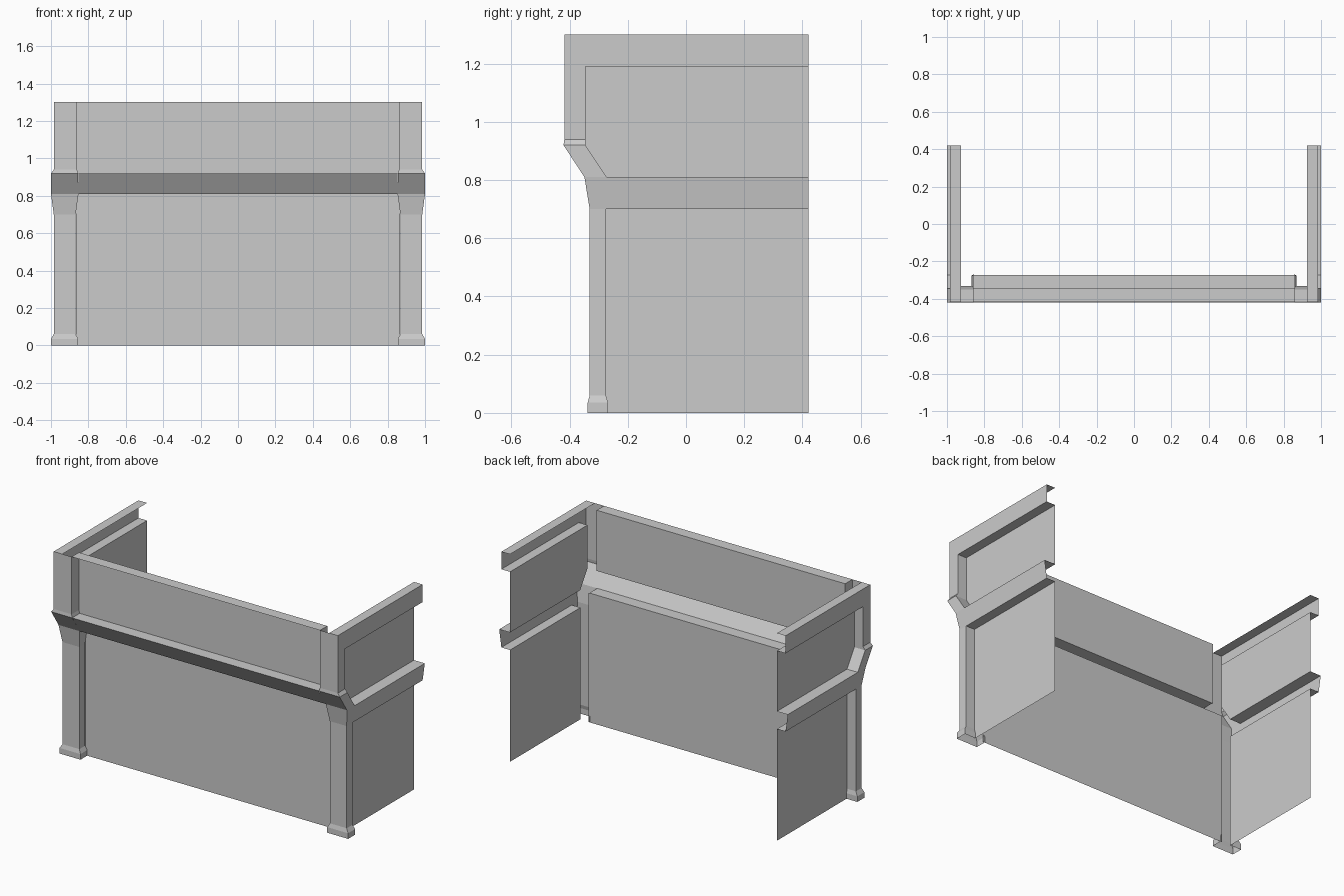
import bpy

if "Cube" in bpy.data.objects:
    bpy.data.objects.remove(bpy.data.objects["Cube"])

BACK = 0.421  # open rear edge of the side walls


def make_object(name, quads, mirror=False):
    """Sheet object from quads, optionally mirrored to the other side."""
    verts = [p for q in quads for p in q]
    faces = [tuple(range(4 * i, 4 * i + 4)) for i in range(len(quads))]
    mesh = bpy.data.meshes.new(name)
    mesh.from_pydata(verts, [], faces)
    ob = bpy.data.objects.new(name, mesh)
    bpy.context.collection.objects.link(ob)
    weld = ob.modifiers.new("weld", 'WELD')
    weld.merge_threshold = 0.0005
    if mirror:
        ob.modifiers.new("mirror", 'MIRROR').use_axis = (True, False, False)
    return ob


# Corner posts: levels of (z, outer x, inner x, front y, rear y)
levels = [
    (0.00, 1.000, 0.855, -0.338, -0.268),
    (0.035, 1.000, 0.855, -0.338, -0.268),
    (0.06, 0.985, 0.868, -0.331, -0.275),
    (0.70, 0.985, 0.868, -0.331, -0.275),
    (0.81, 1.000, 0.853, -0.349, -0.273),
    (0.92, 1.000, 0.855, -0.421, -0.346),
    (0.94, 0.985, 0.861, -0.418, -0.346),
    (1.19, 0.985, 0.861, -0.418, -0.346),
    (1.30, 0.985, 0.861, -0.418, -0.346),
]


def section(z, xo, xi, yf, yb):
    return [(0.925, yb, z), (xo, yb, z), (xo, yf, z), (xi, yf, z), (xi, yb, z)]


quads = []
for lo, hi in zip(levels, levels[1:]):
    a, b = section(*lo), section(*hi)
    for k in range(4):
        if k == 0 and lo[0] in (0.70, 1.19):   # side bands run into the post
            continue
        if k == 3 and lo[0] == 0.81:           # ledge runs into the post
            continue
        quads.append([a[k], b[k], b[k + 1], a[k + 1]])
make_object("corner_posts", quads, True)

# Side wall: profile of (x, z, front y) stretched to the rear edge
side = [
    (0.925, 0.00, -0.275), (0.925, 0.70, -0.275), (0.985, 0.70, -0.275),
    (1.000, 0.81, -0.273), (0.925, 0.81, -0.273), (0.925, 0.92, -0.346),
    (0.925, 1.19, -0.346), (0.985, 1.19, -0.346), (0.985, 1.30, -0.346),
]
quads = [[(x0, y0, z0), (x0, BACK, z0), (x1, BACK, z1), (x1, y1, z1)]
         for (x0, z0, y0), (x1, z1, y1) in zip(side, side[1:])]
# Cap on the top band, reaching the front corner
quads.append([(0.985, -0.418, 1.3), (0.985, BACK, 1.3),
              (0.925, BACK, 1.3), (0.925, -0.418, 1.3)])
make_object("side_walls", quads, True)

# Front wall: profile of (y, z), each strip with its own half width
front = [(-0.272, 0.0), (-0.272, 0.81), (-0.349, 0.81), (-0.421, 0.92),
         (-0.346, 0.92), (-0.346, 1.30), (-0.418, 1.30)]
widths = [0.866, 0.860, 0.854, 0.858, 0.861, 0.861]
quads = [[(-w, y0, z0), (w, y0, z0), (w, y1, z1), (-w, y1, z1)]
         for (y0, z0), (y1, z1), w in zip(front, front[1:], widths)]
make_object("front_wall", quads)
